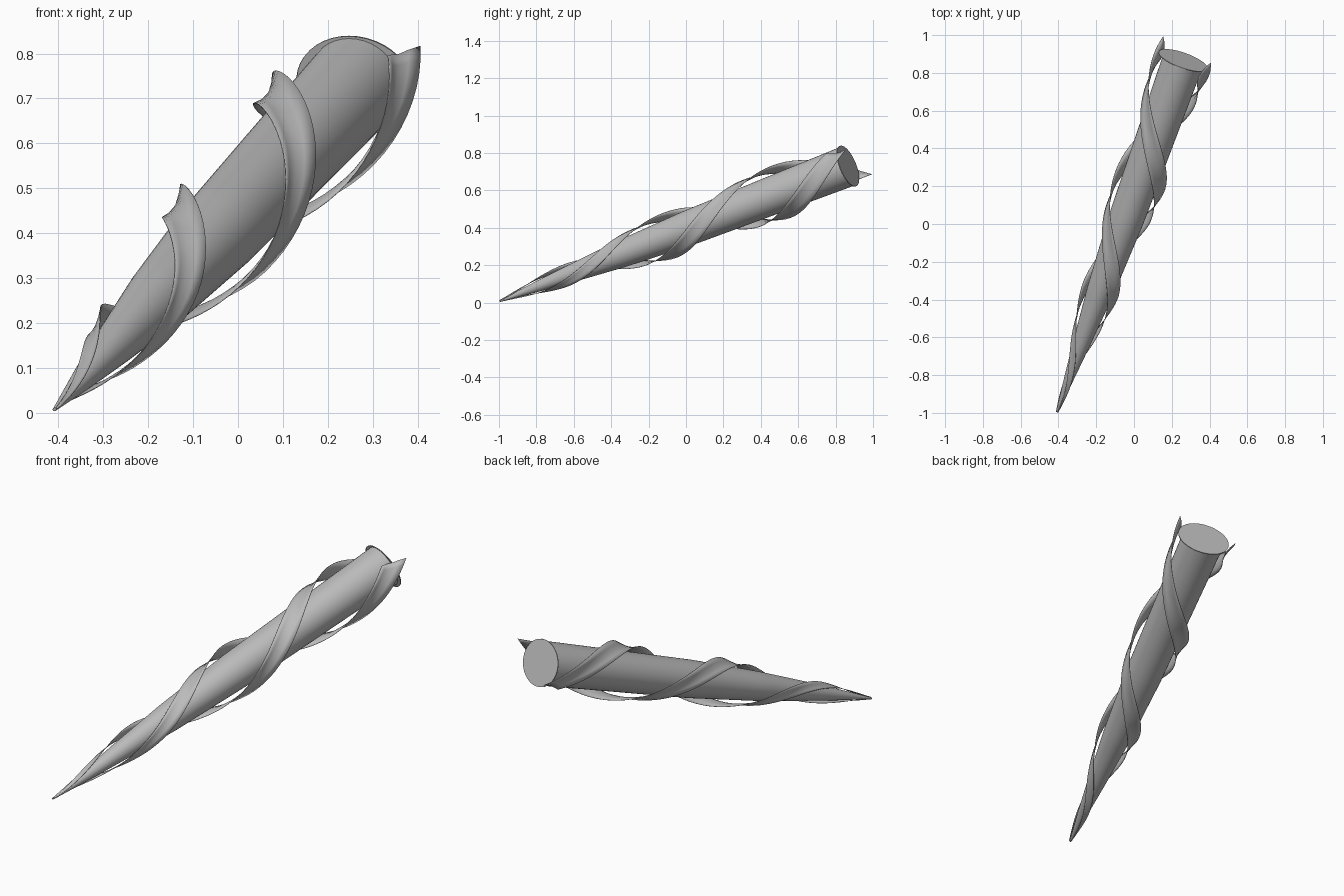
import bpy, bmesh, math
from mathutils import Vector

if "Cube" in bpy.data.objects:
    bpy.data.objects.remove(bpy.data.objects["Cube"])

TIP = Vector((-0.408, -0.995, 0.008))
END = Vector((0.26, 0.865, 0.73))
AXIS = (END - TIP).normalized()
SIDE = AXIS.cross(Vector((0, 0, 1))).normalized()
UP = SIDE.cross(AXIS)
TURN = math.radians(545)          # twist over the full length
PROFILE = [(0, .004), (.1, .027), (.2, .047), (.35, .073), (.55, .094),
           (.8, .103), (1, .11), (1.1, .112)]

grey = bpy.data.materials.new("grey")
grey.diffuse_color = (0.5, 0.5, 0.5, 1)
grey.use_nodes = True
grey.node_tree.nodes["Principled BSDF"].inputs["Base Color"].default_value = grey.diffuse_color


def radius(t):
    for (a, ra), (b, rb) in zip(PROFILE, PROFILE[1:]):
        if t <= b:
            return ra + (rb - ra) * (t - a) / (b - a)
    return PROFILE[-1][1]


def point(t, angle, rx, ry=None):
    ry = rx if ry is None else ry
    return TIP.lerp(END, t) + SIDE * rx * math.cos(angle) + UP * ry * math.sin(angle)


def make(name, rows, closed=False, cap_start=False):
    bm = bmesh.new()
    grid = [[bm.verts.new(p) for p in row] for row in rows]
    n = len(rows[0])
    for a, b in zip(grid, grid[1:]):
        for i in range(n if closed else n - 1):
            j = (i + 1) % n
            bm.faces.new((a[i], a[j], b[j], b[i]))
    if cap_start:
        bm.faces.new(grid[0][::-1])
    bmesh.ops.recalc_face_normals(bm, faces=bm.faces)
    mesh = bpy.data.meshes.new(name)
    bm.to_mesh(mesh)
    bm.free()
    mesh.materials.append(grey)
    ob = bpy.data.objects.new(name, mesh)
    bpy.context.collection.objects.link(ob)
    bpy.context.view_layer.objects.active = ob
    ob.select_set(True)
    bpy.ops.object.shade_smooth_by_angle(angle=math.radians(35))
    ob.select_set(False)
    return ob


# tapered core
SIDES = 40
circle = [2 * math.pi * i / SIDES for i in range(SIDES)]
make("core", [[point(k / 40, a, radius(k / 40)) for a in circle] for k in range(41)],
     closed=True, cap_start=True)

# oval end plate
make("end_plate", [[point(t, a, .137, .116) for a in circle] for t in (1.001, 0.999)],
     closed=True, cap_start=True)

# two opposite twisted blades: (lead angle, lift over the core, end shift)
SECTION = [(0, 1.43, .031), (12, 1.3, .016), (24, 1.22, 0), (36, 1.24, -.014), (46, 1.32, -.028)]
for side in range(2):
    rows = []
    for k in range(71):
        u = k / 70
        row = []
        for lead, lift, shift in SECTION:
            t = u * (1 + shift)
            angle = math.radians(26 + lead) - TURN * (1.031 - t) + side * math.pi
            row.append(point(t, angle, radius(t) * lift))
        rows.append(row)
    blade = make(f"blade_{side + 1}", rows)
    solid = blade.modifiers.new("thickness", 'SOLIDIFY')
    solid.thickness = 0.002
